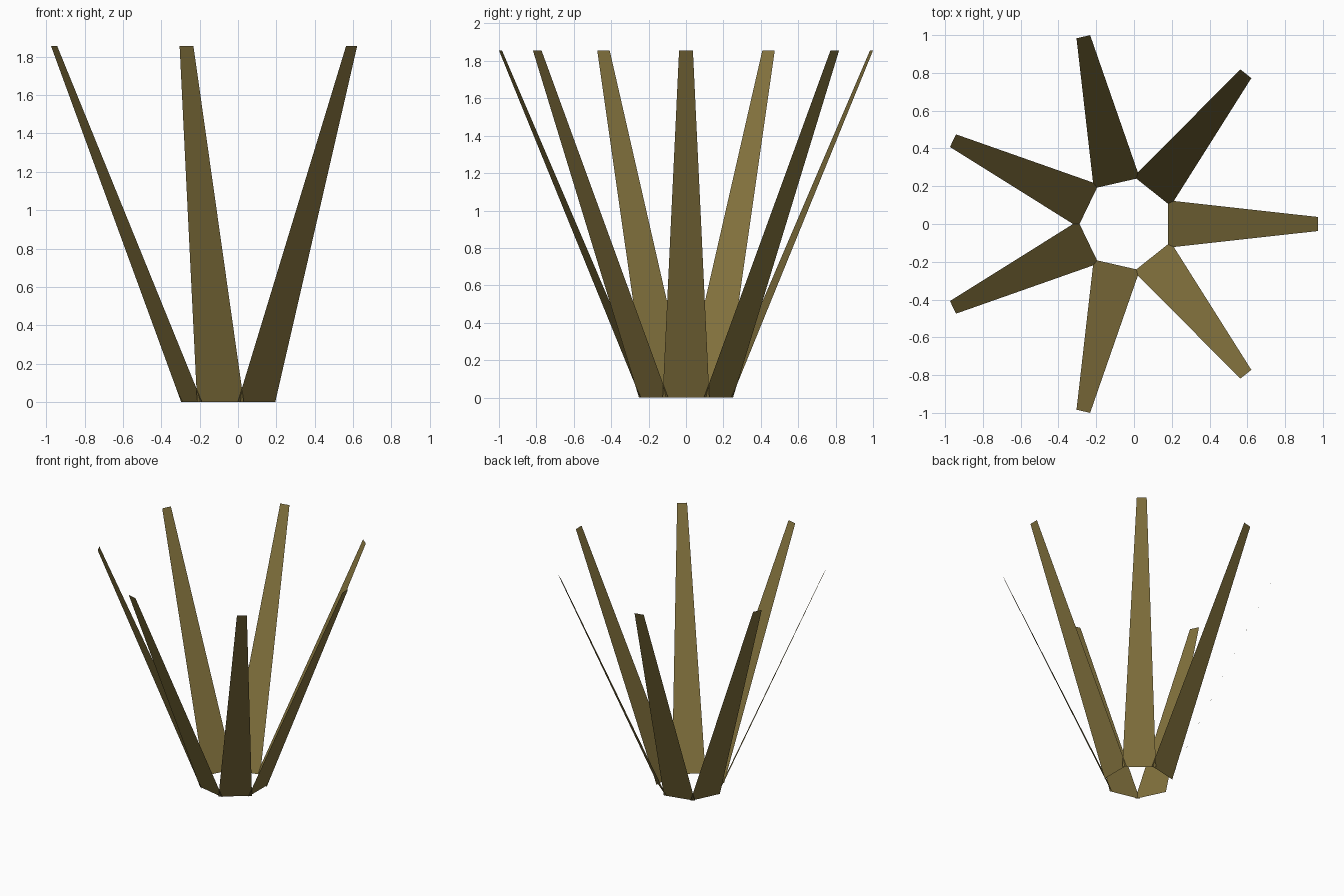
import bpy
import math
from mathutils import Matrix

if "Cube" in bpy.data.objects:
    bpy.data.objects.remove(bpy.data.objects["Cube"])

COUNT = 7
BASE_R, TIP_R = 0.222, 1.017     # distance from the ring centre
BASE_W, TIP_W = 0.125, 0.037     # half widths
HEIGHT = 1.855
CENTRE_X = -0.042                # odd count, so the ring sits off centre

# Dry olive leaf colour
olive = bpy.data.materials.new("olive_leaf")
olive.diffuse_color = (0.225, 0.168, 0.047, 1.0)
olive.use_nodes = True
olive.node_tree.nodes["Principled BSDF"].inputs["Base Color"].default_value = olive.diffuse_color

# One flat tapered blade, leaning outward along +x, facing up and inward
blade = bpy.data.meshes.new("leaf_blade")
blade.from_pydata(
    [(BASE_R, -BASE_W, 0), (BASE_R, BASE_W, 0),
     (TIP_R, TIP_W, HEIGHT), (TIP_R, -TIP_W, HEIGHT)],
    [], [(0, 3, 2, 1)])
blade.materials.append(olive)
blade.update()
if blade.polygons[0].normal.z < 0:
    blade.flip_normals()

# Ring of blades
for i in range(COUNT):
    leaf = bpy.data.objects.new(f"leaf_{i + 1}", blade)
    leaf.matrix_world = (Matrix.Translation((CENTRE_X, 0, 0))
                         @ Matrix.Rotation(2 * math.pi * i / COUNT, 4, 'Z'))
    bpy.context.collection.objects.link(leaf)
